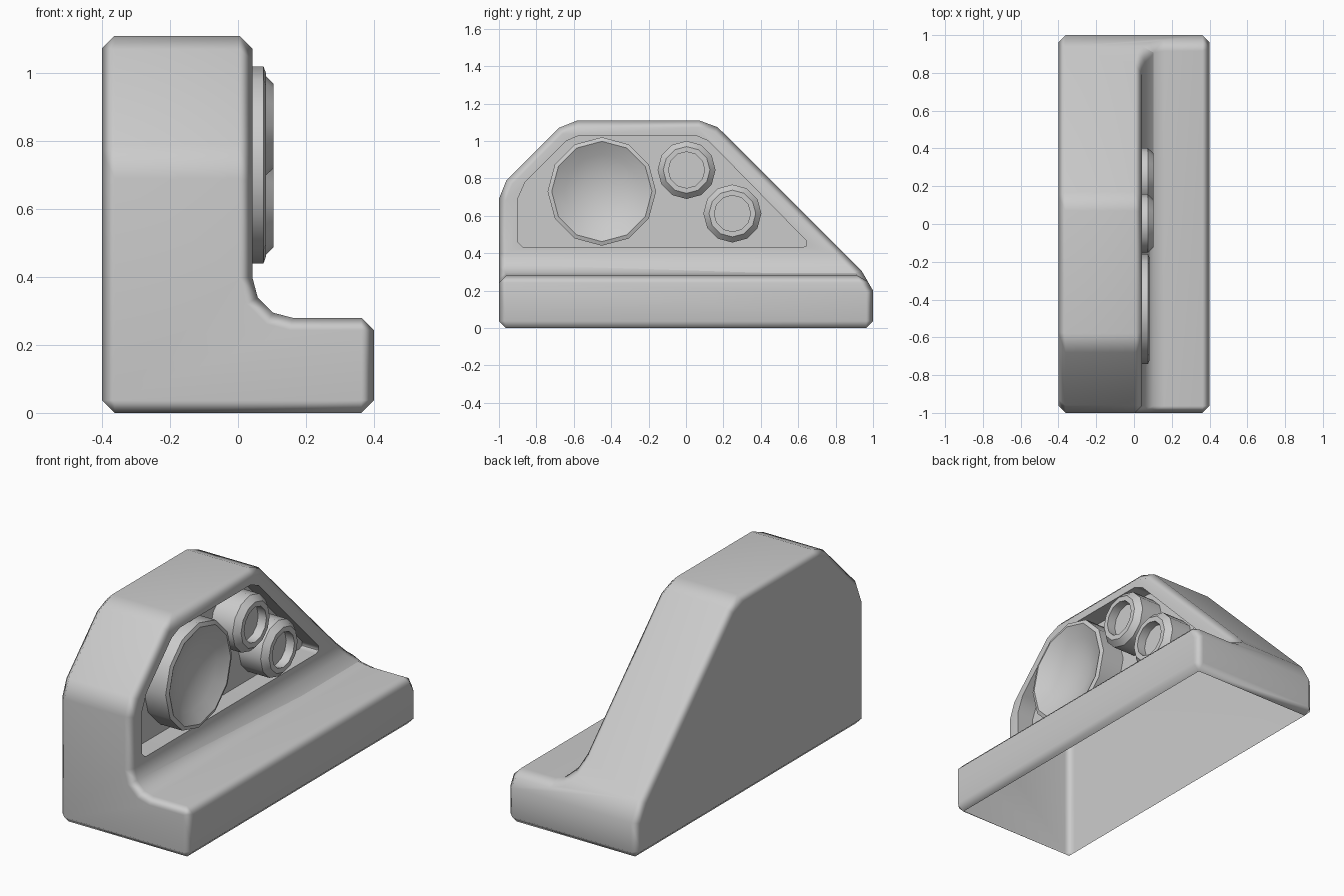
import bpy, bmesh, math
from mathutils import Vector

if "Cube" in bpy.data.objects:
    bpy.data.objects.remove(bpy.data.objects["Cube"])

FLOOR = -0.06  # x of the recess floor


def make_object(name, bm):
    bmesh.ops.remove_doubles(bm, verts=bm.verts, dist=1e-5)
    bmesh.ops.recalc_face_normals(bm, faces=bm.faces)
    mesh = bpy.data.meshes.new(name)
    bm.to_mesh(mesh)
    bm.free()
    ob = bpy.data.objects.new(name, mesh)
    bpy.context.collection.objects.link(ob)
    return ob


def prism(name, points, depth):
    """Extrude a closed outline given as 3D points."""
    bm = bmesh.new()
    face = bm.faces.new([bm.verts.new(p) for p in points])
    out = bmesh.ops.extrude_face_region(bm, geom=[face])
    verts = [g for g in out["geom"] if isinstance(g, bmesh.types.BMVert)]
    bmesh.ops.translate(bm, verts=verts, vec=Vector(depth))
    return make_object(name, bm)


def activate(ob):
    bpy.ops.object.select_all(action='DESELECT')
    ob.select_set(True)
    bpy.context.view_layer.objects.active = ob


def boolean(ob, cutter, operation):
    activate(ob)
    mod = ob.modifiers.new("cut", 'BOOLEAN')
    mod.operation, mod.solver, mod.object = operation, 'EXACT', cutter
    bpy.ops.object.modifier_apply(modifier=mod.name)
    bpy.data.objects.remove(cutter)


def smooth(ob, degrees):
    activate(ob)
    bpy.ops.object.shade_smooth_by_angle(angle=math.radians(degrees))


def lathe(name, profile, y, z, sides=12):
    """Revolve (x, radius) pairs around an axis along x."""
    bm = bmesh.new()
    rings = []
    for x, r in profile:
        rings.append([bm.verts.new((x, y + r * math.sin(2 * math.pi * i / sides),
                                    z + r * math.cos(2 * math.pi * i / sides)))
                      for i in range(sides)])
    for a, b in zip(rings, rings[1:]):
        for i in range(sides):
            j = (i + 1) % sides
            bm.faces.new((a[j], a[i], b[i], b[j]))
    # merge the poles, then drop faces that collapsed
    bmesh.ops.remove_doubles(bm, verts=bm.verts, dist=1e-5)
    ob = make_object(name, bm)
    smooth(ob, 40)
    return ob


# Housing: L-shaped cross-section intersected with the side silhouette
section = [(-0.4, 0), (0.4, 0), (0.4, 0.28), (0.16, 0.28), (0.103, 0.295),
           (0.058, 0.34), (0.042, 0.40), (0.042, 1.3), (-0.4, 1.3)]
housing = prism("lamp_housing", [(x, -1.2, z) for x, z in section], (0, 2.4, 0))
side = [(-1, -0.2), (1, -0.2), (1, 0.2), (0.94, 0.304), (0.17, 1.073), (0.07, 1.11),
        (-0.58, 1.11), (-0.68, 1.07), (-0.96, 0.79), (-1, 0.69)]
boolean(housing, prism("side_cutter", [(-0.6, y, z) for y, z in side], (1.2, 0, 0)), 'INTERSECT')

# Chamfer the outer edges
activate(housing)
bevel = housing.modifiers.new("chamfer", 'BEVEL')
bevel.width = 0.037
bevel.segments = 1
bevel.limit_method = 'ANGLE'
bevel.angle_limit = math.radians(38)
bevel.use_clamp_overlap = False
bpy.ops.object.modifier_apply(modifier=bevel.name)

# Recess in the side wall for the lamps
recess = [(-0.87, 0.43), (0.62, 0.43), (0.645, 0.44), (0.645, 0.465), (0.12, 1.0),
          (0.05, 1.03), (-0.57, 1.03), (-0.64, 1.0), (-0.86, 0.78), (-0.9, 0.69), (-0.9, 0.46)]
boolean(housing, prism("recess_cutter", [(FLOOR, y, z) for y, z in recess], (0.4, 0, 0)),
        'DIFFERENCE')

# The underside is open
bm = bmesh.new()
bm.from_mesh(housing.data)
bottom = [f for f in bm.faces if f.normal.z < -0.95 and f.calc_center_median().z < 0.01]
bmesh.ops.delete(bm, geom=bottom, context='FACES')
bm.to_mesh(housing.data)
bm.free()
smooth(housing, 50)
weighted = housing.modifiers.new("even_shading", 'WEIGHTED_NORMAL')
weighted.keep_sharp = True

# Large dished lamp
lathe("large_lamp", [(FLOOR, 0.29), (0.075, 0.29), (0.083, 0.268),
                     (0.045, 0.20), (0.015, 0.11), (0.005, 0)], -0.45, 0.73)

# Two small ring lamps
for name, y, z in (("upper_small_lamp", 0.003, 0.845), ("lower_small_lamp", 0.248, 0.612)):
    lathe(name, [(FLOOR, 0.155), (0.073, 0.155), (0.104, 0.125),
                 (0.104, 0.097), (0.054, 0.097), (0.054, 0)], y, z)
